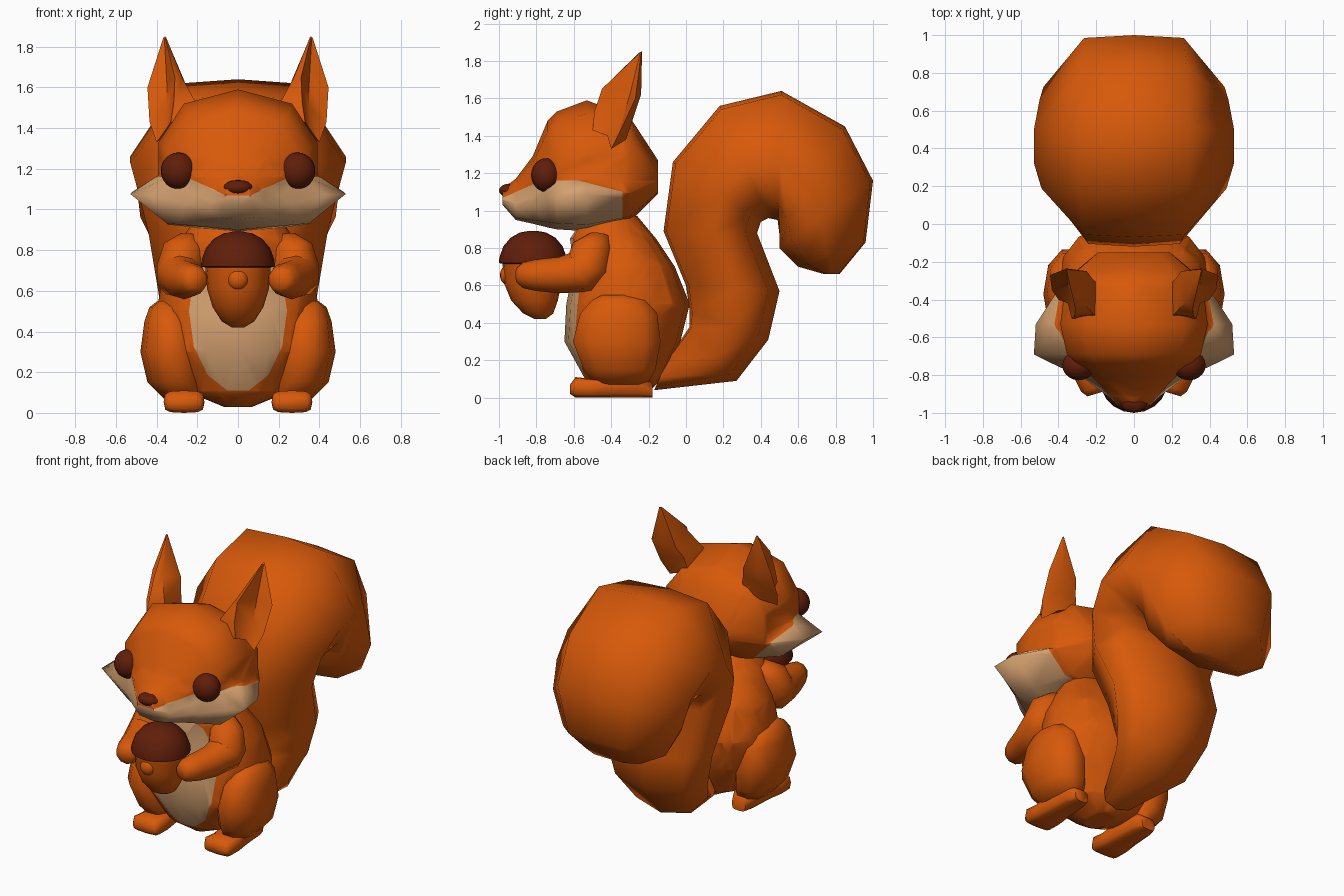
import bpy, bmesh, math
from mathutils import Vector, Matrix

cube = bpy.data.objects.get("Cube")
if cube:
    bpy.data.objects.remove(cube)


def material(name, rgb):
    m = bpy.data.materials.new(name)
    m.use_nodes = True
    m.diffuse_color = (*rgb, 1)
    bsdf = m.node_tree.nodes["Principled BSDF"]
    bsdf.inputs["Base Color"].default_value = (*rgb, 1)
    bsdf.inputs["Roughness"].default_value = 0.8
    return m


orange = material("orange fur", (0.68, 0.1, 0.003))
cream = material("cream fur", (0.67, 0.36, 0.165))
brown = material("dark brown", (0.118, 0.013, 0.003))


def finish(bm, name, mats, angle=50, mirror=False):
    """Turn a bmesh into a smooth object with sharp creases kept."""
    bmesh.ops.recalc_face_normals(bm, faces=bm.faces)
    mesh = bpy.data.meshes.new(name)
    bm.to_mesh(mesh)
    bm.free()
    for m in mats:
        mesh.materials.append(m)
    for p in mesh.polygons:
        p.use_smooth = True
    mesh.set_sharp_from_angle(angle=math.radians(angle))
    obj = bpy.data.objects.new(name, mesh)
    bpy.context.collection.objects.link(obj)
    if mirror:
        obj.modifiers.new("mirror", "MIRROR").use_mirror_merge = False
    return obj


def loft(rings):
    """Skin rings of equal point count and cap both ends."""
    bm = bmesh.new()
    vs = [[bm.verts.new(p) for p in r] for r in rings]
    n = len(vs[0])
    for a, b in zip(vs, vs[1:]):
        for i in range(n):
            j = (i + 1) % n
            bm.faces.new((a[i], a[j], b[j], b[i]))
    bm.faces.new(vs[0])
    bm.faces.new(vs[-1])
    return bm


def ring(centre, u, v, n=12, power=1.0):
    """Ellipse (or rounder square, when power < 1) spanned by two half axes."""
    def soft(t):
        return math.copysign(abs(t) ** power, t)
    c, u, v = Vector(centre), Vector(u), Vector(v)
    turns = [math.tau * i / n for i in range(n)]
    return [c + u * soft(math.cos(t)) + v * soft(math.sin(t)) for t in turns]


def ball(name, centre, radii, mat, segs=16, mirror=False):
    bm = bmesh.new()
    place = Matrix.Translation(centre) @ Matrix.Diagonal((*radii, 1))
    bmesh.ops.create_uvsphere(bm, u_segments=segs, v_segments=segs * 2 // 3,
                              radius=1, matrix=place)
    return finish(bm, name, [mat], 60, mirror)


def lathe(name, profile, y, mat):
    rings = [ring((0, y + dy, z), (r, 0, 0), (0, r, 0), 20) for r, z, dy in profile]
    return finish(loft(rings), name, [mat])


def paint(bm, planes, back):
    """Cut along the planes and give the enclosed front faces the second colour."""
    for p, n in planes:
        bmesh.ops.bisect_plane(bm, geom=bm.verts[:] + bm.edges[:] + bm.faces[:],
                               plane_co=p, plane_no=n)
    for f in bm.faces:
        c = f.calc_center_median()
        if c.y < back and all((c - p).dot(n) < 0 for p, n in planes):
            f.material_index = 1


# Body: stacked ovals, with a cream oval cut into the belly and chest
body_rows = [(0.03, -0.44, -0.2, 0.07), (0.1, -0.54, -0.13, 0.24),
             (0.3, -0.65, -0.03, 0.37), (0.5, -0.64, 0.02, 0.4),
             (0.7, -0.6, -0.06, 0.365), (0.85, -0.62, -0.16, 0.28),
             (0.97, -0.54, -0.26, 0.2)]
bm = loft([ring((0, (f + b) / 2, z), (w, 0, 0), (0, (b - f) / 2, 0), 16, 0.9)
           for z, f, b, w in body_rows])
bmesh.ops.triangulate(bm, faces=bm.faces)
belly = []
for i in range(14):
    t = math.tau * (i + 0.5) / 14
    p = Vector((0.235 * math.cos(t), 0, 0.5 + 0.39 * math.sin(t)))
    belly.append((p, Vector((math.cos(t) / 0.235, 0, math.sin(t) / 0.39)).normalized()))
paint(bm, belly, -0.35)
finish(bm, "body", [orange, cream])

# Head: sections from nape to muzzle, with flared cheeks
head_rows = [(-0.15, 1.27, 1.09, 0.19, 0.18), (-0.3, 1.5, 0.94, 0.36, 0.37),
             (-0.53, 1.59, 0.89, 0.39, 0.52), (-0.69, 1.53, 0.9, 0.355, 0.53),
             (-0.74, 1.48, 0.91, 0.3, 0.43), (-0.82, 1.29, 0.93, 0.21, 0.26),
             (-0.91, 1.17, 0.95, 0.125, 0.14), (-0.98, 1.12, 1.03, 0.06, 0.06)]


def head_section(y, top, low, w, cheek):
    h = top - low
    half = [(w * 0.68, 0.1), (w, 0.37), (w, 0.6), (cheek, 0.72), (cheek * 0.66, 0.95)]
    right = [(x, y, top - d * h) for x, d in half]
    left = [(-x, y, z) for x, y, z in reversed(right)]
    return [(0, y, top)] + right + [(0, y, low)] + left


bm = loft([head_section(*row) for row in head_rows])
bmesh.ops.triangulate(bm, faces=bm.faces)
muzzle = [(Vector((0, 0, 1.16)), Vector((0, 0, 1))),
          (Vector((0, -0.57, 1.16)), Vector((0, 0.26, 1)).normalized()),
          (Vector((0, -0.82, 1.14)), Vector((0, -0.45, 1)).normalized()),
          (Vector((0, -0.34, 1)), Vector((0, 1, 0)))]
paint(bm, muzzle, 0)
finish(bm, "head", [orange, cream], 110)

ball("eyes", (0.292, -0.748, 1.19), (0.088, 0.08, 0.09), brown, 20, True)
ball("nose", (0, -0.94, 1.107), (0.075, 0.06, 0.038), brown, 12)

# Ears: cups open forward and outward; rings run front rim, inner wall,
# back wall, outer rim, hollow
ear = [[(0.33, -0.5, 1.43), (0.19, -0.51, 1.45), (0.2, -0.31, 1.43),
        (0.33, -0.32, 1.38), (0.4, -0.4, 1.33), (0.35, -0.42, 1.4)],
       [(0.315, -0.49, 1.53), (0.21, -0.48, 1.53), (0.22, -0.29, 1.53),
        (0.35, -0.28, 1.5), (0.435, -0.35, 1.43), (0.35, -0.34, 1.5)],
       [(0.31, -0.45, 1.65), (0.275, -0.41, 1.65), (0.25, -0.25, 1.6),
        (0.36, -0.24, 1.62), (0.445, -0.27, 1.6), (0.35, -0.3, 1.62)],
       [(0.357, -0.25, 1.84), (0.353, -0.25, 1.845), (0.356, -0.24, 1.85),
        (0.36, -0.235, 1.85), (0.367, -0.24, 1.845), (0.362, -0.245, 1.84)]]
finish(loft(ear), "ears", [orange], 50, True)

# Tail: each row pairs a point outside the curl with one inside it
tail_rows = [((-0.1, 0.2), (-0.17, 0.04), 0.12), ((0.02, 0.38), (0.27, 0.09), 0.27),
             ((0.02, 0.46), (0.44, 0.31), 0.34), ((0, 0.6), (0.5, 0.57), 0.39),
             ((-0.12, 0.89), (0.38, 0.88), 0.44), ((-0.07, 1.26), (0.4, 0.94), 0.49),
             ((0.18, 1.56), (0.44, 0.96), 0.53), ((0.51, 1.64), (0.49, 0.95), 0.53),
             ((0.85, 1.45), (0.5, 0.87), 0.5), ((1.0, 1.16), (0.5, 0.8), 0.48),
             ((0.96, 0.83), (0.6, 0.7), 0.38), ((0.82, 0.66), (0.74, 0.66), 0.2)]
half = [(0.94, 0.55), (-0.1, 1), (-0.75, 0.75)]
section = ([(1, 0)] + half + [(-1, 0)] + [(s, -x) for s, x in reversed(half)])
rings = []
for a, b, w in tail_rows:
    a, b = Vector((0, *a)), Vector((0, *b))
    rings.append([(a + b) / 2 + (a - b) / 2 * s + Vector((w * x, 0, 0))
                  for s, x in section])
finish(loft(rings), "tail", [orange], 75)

# Hind legs and feet
thigh_rows = [(0.07, 0.275, -0.35, 0.09, 0.15), (0.15, 0.305, -0.355, 0.14, 0.2),
              (0.3, 0.33, -0.37, 0.15, 0.245), (0.45, 0.335, -0.36, 0.125, 0.215),
              (0.52, 0.345, -0.36, 0.09, 0.15), (0.55, 0.355, -0.38, 0.04, 0.07)]
finish(loft([ring((x, y, z), (rx, 0, 0), (0, ry, 0), 10, 0.9)
             for z, x, y, rx, ry in thigh_rows]), "thighs", [orange], 60, True)
foot_rows = [(-0.62, 0.02, 0.07, 0.08), (-0.59, 0, 0.11, 0.1), (-0.5, 0, 0.1, 0.1),
             (-0.4, 0, 0.13, 0.09), (-0.25, 0, 0.14, 0.08), (-0.18, 0, 0.08, 0.05)]
finish(loft([ring((0.265, y, (lo + hi) / 2), (w, 0, 0), (0, 0, (hi - lo) / 2), 12, 0.55)
             for y, lo, hi, w in foot_rows]), "feet", [orange], 60, True)

# Arms: tapered tubes from shoulder through elbow to hand
arm_rows = [((0.23, -0.46, 0.87), (0.2, -0.2, -1), 0.055),
            ((0.265, -0.5, 0.81), (0.2, -0.2, -1), 0.105),
            ((0.285, -0.52, 0.71), (0, -0.4, -0.9), 0.12),
            ((0.285, -0.56, 0.67), (-0.1, -1, -0.6), 0.12),
            ((0.265, -0.68, 0.655), (-0.3, -1, 0), 0.097),
            ((0.235, -0.8, 0.655), (-0.3, -1, 0), 0.085),
            ((0.215, -0.87, 0.655), (-0.3, -1, 0), 0.07),
            ((0.205, -0.9, 0.655), (-0.3, -1, 0), 0.045)]
rings = []
for c, d, r in arm_rows:
    d = Vector(d).normalized()
    u = d.cross(Vector((1, 0, 0))).normalized()
    rings.append(ring(c, u * r, d.cross(u) * r, 10))
finish(loft(rings), "arms", [orange], 60, True)

# Acorn held in front of the chest
lathe("acorn_nut", [(0.03, 0.42, 0.04), (0.08, 0.45, 0.03), (0.125, 0.52, 0.01),
                    (0.152, 0.61, 0), (0.163, 0.74, 0)], -0.82, orange)
lathe("acorn_cap", [(0.16, 0.715, 0), (0.182, 0.72, 0), (0.18, 0.75, 0),
                    (0.158, 0.81, 0), (0.12, 0.855, 0), (0.07, 0.883, 0),
                    (0.02, 0.892, 0)], -0.818, brown)
ball("acorn_knob", (0, -0.955, 0.655), (0.052, 0.04, 0.052), orange, 14)
